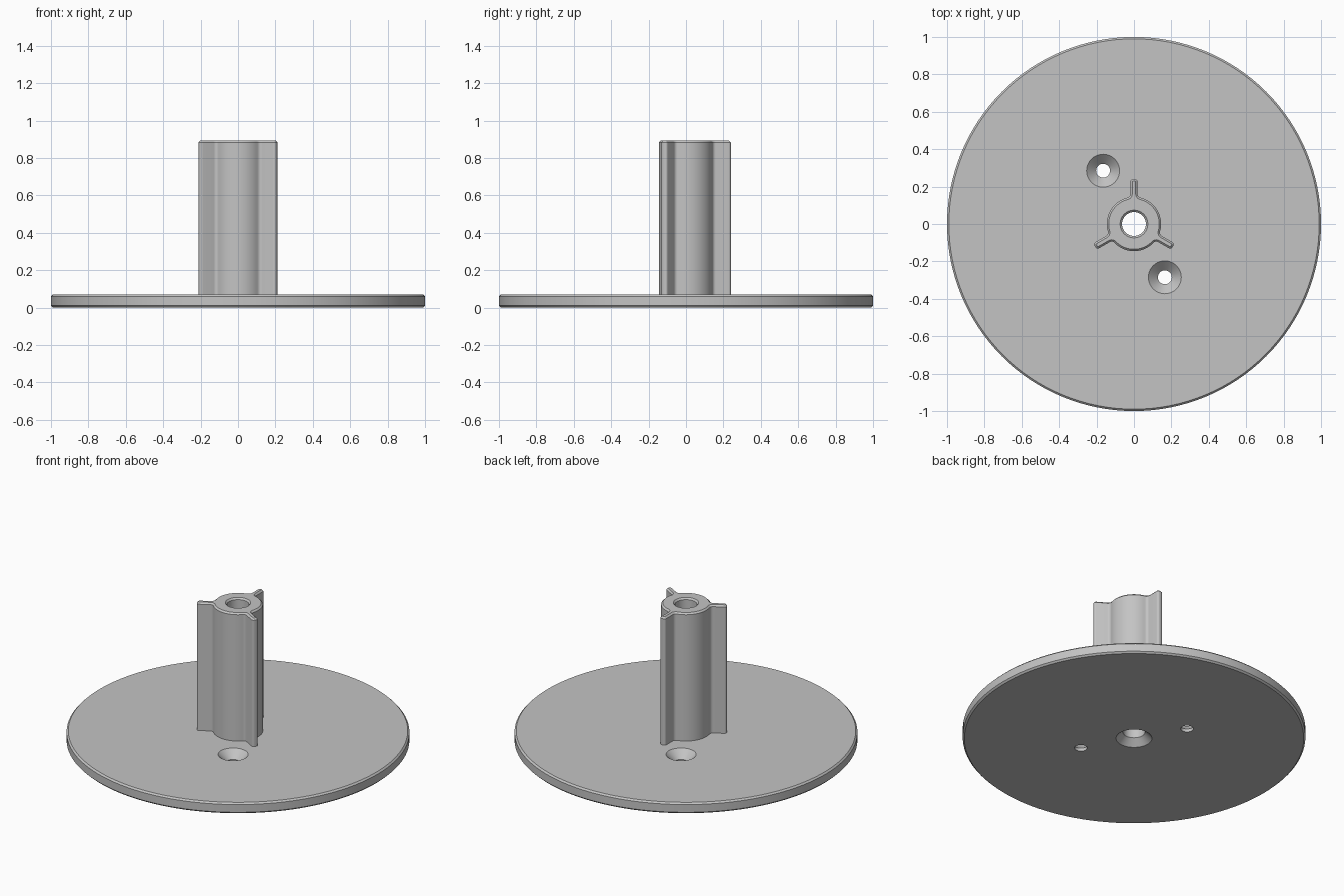
import bpy
import bmesh
from math import pi, sin, cos, atan2, sqrt, radians

if "Cube" in bpy.data.objects:
    bpy.data.objects.remove(bpy.data.objects["Cube"], do_unlink=True)

PLATE_TOP, HUB_TOP, BEVEL = 0.07, 0.893, 0.01

grey = bpy.data.materials.new("plain grey")
grey.use_nodes = True
grey.diffuse_color = (0.55, 0.55, 0.55, 1)
grey.node_tree.nodes["Principled BSDF"].inputs["Base Color"].default_value = grey.diffuse_color


def loft(name, rings):
    """Solid through stacked rings of equal point count, capped at both ends."""
    bm = bmesh.new()
    loops = [[bm.verts.new(p) for p in ring] for ring in rings]
    for low, high in zip(loops, loops[1:]):
        for i in range(len(low)):
            j = (i + 1) % len(low)
            bm.faces.new((low[i], low[j], high[j], high[i]))
    bm.faces.new(loops[0][::-1])
    bm.faces.new(loops[-1])
    mesh = bpy.data.meshes.new(name)
    bm.to_mesh(mesh)
    bm.free()
    mesh.materials.append(grey)
    obj = bpy.data.objects.new(name, mesh)
    bpy.context.collection.objects.link(obj)
    return obj


def lathe(name, profile, sides, x=0, y=0):
    """Turned solid from (radius, height) pairs."""
    turn = [2 * pi * i / sides for i in range(sides)]
    return loft(name, [[(x + r * cos(a), y + r * sin(a), z) for a in turn]
                       for r, z in profile])


def arc(cx, cy, r, start, end, steps):
    angles = [start + (end - start) * i / steps for i in range(steps + 1)]
    return [(cx + r * cos(a), cy + r * sin(a)) for a in angles]


def hub_outline(z, inset):
    """Round hub with three filleted fins, shrunk evenly by inset."""
    radius, half, tip = 0.145 - inset, 0.019 - inset, 0.24 - inset
    fillet, corner = 0.02 + inset, 0.013 - inset
    fy = half + fillet
    fx = sqrt((radius + fillet) ** 2 - fy ** 2)
    root = atan2(fy, fx)
    # Upper half of one fin, from its tip back to the hub
    side = arc(tip - corner, half - corner, corner, 0, pi / 2, 4)
    side += arc(fx, fy, fillet, -pi / 2, root - pi, 5)
    fin = [(px, -py) for px, py in reversed(side)] + side
    fin += arc(0, 0, radius, root, 2 * pi / 3 - root, 20)[1:-1]
    ring = []
    for k in range(3):
        a = pi / 2 + k * 2 * pi / 3
        ring += [(px * cos(a) - py * sin(a), px * sin(a) + py * cos(a), z)
                 for px, py in fin]
    return ring


def cut(obj, cutter):
    mod = obj.modifiers.new("hole", "BOOLEAN")
    mod.operation, mod.solver, mod.object = "DIFFERENCE", "EXACT", cutter
    bpy.context.view_layer.objects.active = obj
    bpy.ops.object.modifier_apply(modifier=mod.name)


# Base plate with bevelled rims
plate = lathe("base_plate", [(1 - BEVEL, 0), (1, BEVEL), (1, PLATE_TOP - BEVEL),
                             (1 - BEVEL, PLATE_TOP)], 128)

# Finned hub with a bevelled top
hub = loft("finned_hub", [hub_outline(PLATE_TOP, 0), hub_outline(HUB_TOP - BEVEL, 0),
                          hub_outline(HUB_TOP, BEVEL)])

# Central bore, flared under the plate and slightly at the hub top
bore = lathe("bore_cutter", [(0.115, -0.01), (0.105, 0), (0.064, 0.041),
                             (0.064, HUB_TOP - BEVEL), (0.074, HUB_TOP),
                             (0.084, HUB_TOP + BEVEL)], 48)
cut(plate, bore)
cut(hub, bore)
cutters = [bore]

# Two countersunk screw holes on opposite sides
for s in (1, -1):
    screw = lathe("screw_hole_cutter", [(0.037, -0.02), (0.037, 0.02), (0.088, PLATE_TOP),
                                        (0.098, PLATE_TOP + 0.01)], 40, s * 0.165, s * -0.285)
    cut(plate, screw)
    cutters.append(screw)

for cutter in cutters:
    bpy.data.objects.remove(cutter, do_unlink=True)

# Smooth round walls, crisp edges
bpy.ops.object.select_all(action="DESELECT")
for obj in (plate, hub):
    obj.select_set(True)
bpy.context.view_layer.objects.active = plate
bpy.ops.object.shade_smooth_by_angle(angle=radians(30))
